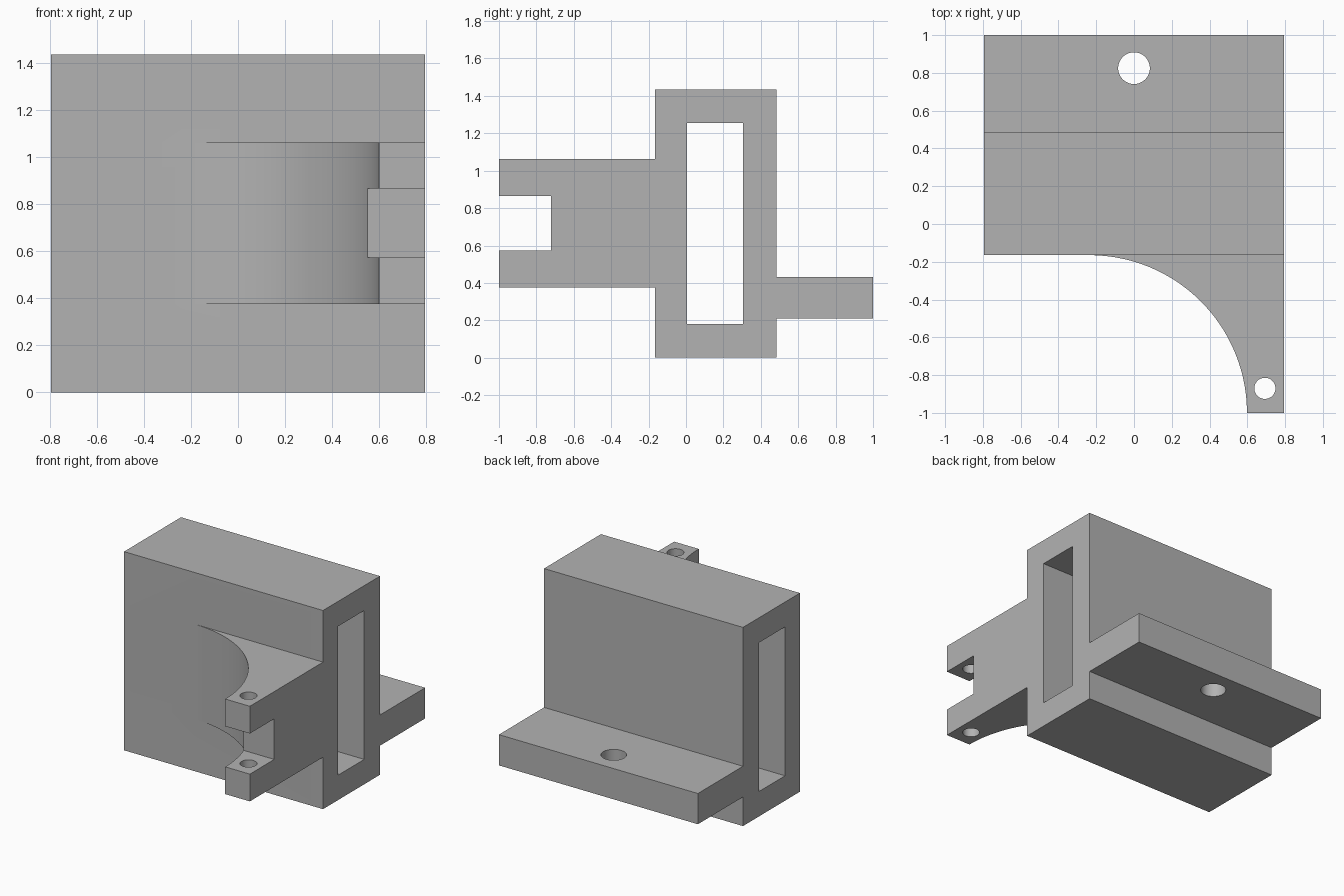
import bpy, bmesh, math
from mathutils import Vector

cube = bpy.data.objects.get("Cube")
if cube:
    bpy.data.objects.remove(cube, do_unlink=True)

grey = bpy.data.materials.new("plain grey")
grey.use_nodes = True
colour = (0.45, 0.45, 0.45, 1)
grey.diffuse_color = colour
grey.node_tree.nodes["Principled BSDF"].inputs["Base Color"].default_value = colour

HALF = 0.795                       # half width of the bracket
FRONT, BACK = -0.165, 0.485        # faces of the upright body
ARM_LOW, ARM_TOP = 0.375, 1.062
FLANGE_LOW, FLANGE_TOP = 0.21, 0.432
HEIGHT = 1.435


def prism(name, points, sweep):
    """Extrude a flat outline along the sweep vector."""
    bm = bmesh.new()
    face = bm.faces.new([bm.verts.new(p) for p in points])
    swept = bmesh.ops.extrude_face_region(bm, geom=[face])["geom"]
    bmesh.ops.translate(bm, vec=Vector(sweep),
                        verts=[g for g in swept if isinstance(g, bmesh.types.BMVert)])
    bmesh.ops.recalc_face_normals(bm, faces=bm.faces)
    mesh = bpy.data.meshes.new(name)
    bm.to_mesh(mesh)
    bm.free()
    mesh.materials.append(grey)
    obj = bpy.data.objects.new(name, mesh)
    bpy.context.collection.objects.link(obj)
    return obj


def side_prism(name, outline, half):
    return prism(name, [(-half, y, z) for y, z in outline], (2 * half, 0, 0))


def plan_prism(name, outline):
    return prism(name, [(x, y, -0.1) for x, y in outline], (0, 0, HEIGHT + 0.2))


def circle(x, y, radius, steps=48):
    turn = 2 * math.pi / steps
    return [(x + radius * math.cos(i * turn), y + radius * math.sin(i * turn))
            for i in range(steps)]


# Bracket silhouette: upright body, notched front arm and rear flange
bracket = side_prism("bracket", [
    (FRONT, 0), (BACK, 0), (BACK, FLANGE_LOW), (1, FLANGE_LOW),
    (1, FLANGE_TOP), (BACK, FLANGE_TOP), (BACK, HEIGHT), (FRONT, HEIGHT),
    (FRONT, ARM_TOP), (-1, ARM_TOP), (-1, 0.865), (-0.722, 0.865),
    (-0.722, 0.572), (-1, 0.572), (-1, ARM_LOW), (FRONT, ARM_LOW)], HALF)

# Slot running through the body from side to side
slot = side_prism("slot_cutter", [
    (0.005, 0.18), (0.305, 0.18), (0.305, 1.255), (0.005, 1.255)], HALF + 0.1)

# Curved sweep that leaves only the arm on the left side
centre_x, radius, steps = -0.237, 0.835, 48
arc = [(centre_x + radius * math.cos(a), -1 + radius * math.sin(a))
       for a in (i * math.pi / 2 / steps for i in range(steps + 1))]
sweep = plan_prism("sweep_cutter", arc + [
    (-0.9, FRONT), (-0.9, -1.1), (centre_x + radius, -1.1)])

# Bolt holes in the flange and in both arm lugs
flange_hole = plan_prism("flange_hole_cutter", circle(0, 0.825, 0.084))
lug_hole = plan_prism("lug_hole_cutter", circle(0.693, -0.87, 0.056))

for cutter in (slot, sweep, flange_hole, lug_hole):
    mod = bracket.modifiers.new(cutter.name, "BOOLEAN")
    mod.operation = "DIFFERENCE"
    mod.solver = "EXACT"
    mod.object = cutter

# Bake the cuts, then drop the cutters
bpy.context.view_layer.objects.active = bracket
bracket.select_set(True)
for mod in list(bracket.modifiers):
    bpy.ops.object.modifier_apply(modifier=mod.name)
for cutter in (slot, sweep, flange_hole, lug_hole):
    bpy.data.objects.remove(cutter, do_unlink=True)
bpy.ops.object.shade_smooth_by_angle(angle=math.radians(30))
